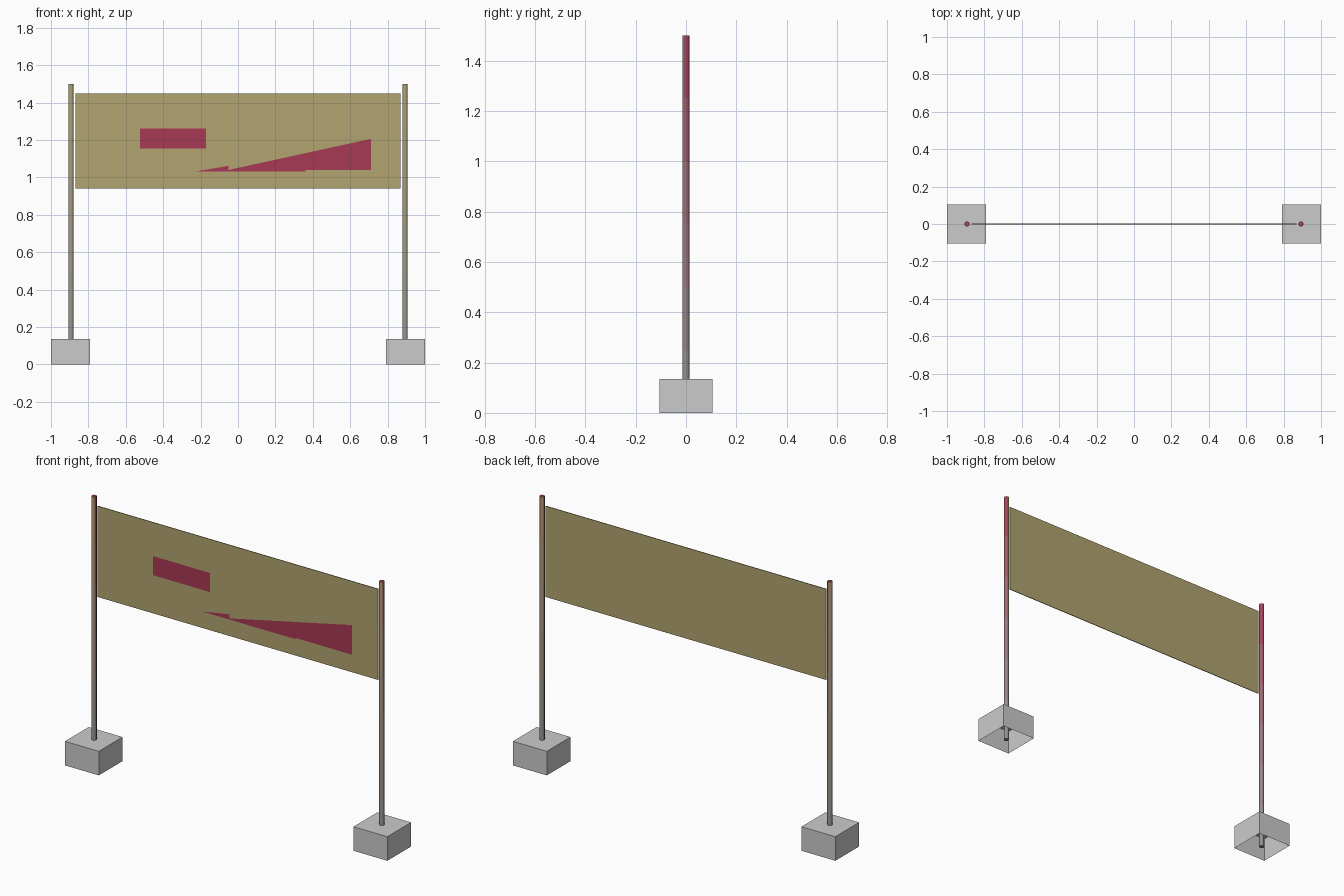
import bpy, bmesh, math

if "Cube" in bpy.data.objects:
    bpy.data.objects.remove(bpy.data.objects["Cube"])

TAN, RED, GREY = (0.44, 0.37, 0.16), (0.39, 0.04, 0.09), (0.30, 0.30, 0.30)

def material(name, rgb):
    m = bpy.data.materials.new(name)
    m.diffuse_color = (*rgb, 1)
    m.use_nodes = True
    m.node_tree.nodes["Principled BSDF"].inputs["Base Color"].default_value = m.diffuse_color
    return m

def mix(a, b, t):
    return tuple(p + (q - p) * t for p, q in zip(a, b))

def finish(bm, name, mats=()):
    mesh = bpy.data.meshes.new(name)
    bm.to_mesh(mesh)
    bm.free()
    for m in mats:
        mesh.materials.append(m)
    ob = bpy.data.objects.new(name, mesh)
    bpy.context.collection.objects.link(ob)
    return ob

def box(bm, x0, x1, y0, y1, z0, z1):
    vs = bmesh.ops.create_cube(bm, size=1)["verts"]
    for v in vs:
        v.co.x = x1 if v.co.x > 0 else x0
        v.co.y = y1 if v.co.y > 0 else y0
        v.co.z = z1 if v.co.z > 0 else z0

tan, red = material("tan_cloth", TAN), material("red_print", RED)

# Weighted bases, hollow and open underneath
def base(name, x):
    bm = bmesh.new()
    box(bm, x - 0.105, x + 0.105, -0.105, 0.105, 0, 0.135)
    bm.normal_update()
    bmesh.ops.delete(bm, geom=[f for f in bm.faces if f.normal.z < -0.5], context="FACES_ONLY")
    finish(bm, name)

# Poles: eight-sided, colour fading to grey towards the ground
BANDS = 6
fade = [material(f"pole_{n}_{i}", mix(GREY, c, (i + 0.5) / BANDS))
        for n, c in (("tan", TAN), ("red", RED)) for i in range(BANDS)]

def pole(name, x, radius=0.014, height=1.5, sides=8):
    bm = bmesh.new()
    rings = [[bm.verts.new((x + radius * math.cos(2 * math.pi * k / sides),
                            radius * math.sin(2 * math.pi * k / sides),
                            height * i / BANDS)) for k in range(sides)]
             for i in range(BANDS + 1)]
    for i in range(BANDS):
        for k in range(sides):
            n = (k + 1) % sides
            f = bm.faces.new((rings[i][k], rings[i][n], rings[i + 1][n], rings[i + 1][k]))
            f.material_index = i + (BANDS if k in (0, 1, sides - 1) else 0)
            f.smooth = True
    bm.faces.new(rings[0][::-1])
    bm.faces.new(rings[-1]).material_index = 2 * BANDS - 1
    ob = finish(bm, name, fade)
    bpy.context.view_layer.objects.active = ob
    ob.select_set(True)
    bpy.ops.object.shade_smooth_by_angle(angle=math.radians(50))
    ob.select_set(False)

for side, x in (("left", -0.893), ("right", 0.893)):
    base(side + "_base", x * 1.0022)
    pole(side + "_pole", x)

# Banner cloth
bm = bmesh.new()
box(bm, -0.87, 0.87, -0.002, 0.002, 0.94, 1.45)
finish(bm, "banner", [tan])

# Flat patches on the front; two are split diagonally, tan above red
def patch(name, x0, x1, z0, z1, y, split):
    bm = bmesh.new()
    a, b, c, d = (bm.verts.new((x, y, z)) for x, z in ((x0, z0), (x1, z0), (x1, z1), (x0, z1)))
    bm.faces.new((a, b, c)).material_index = 1
    bm.faces.new((a, c, d)).material_index = 0 if split else 1
    finish(bm, name, [tan, red])

patch("upper_patch", -0.525, -0.17, 1.155, 1.262, -0.004, False)
patch("long_patch", -0.05, 0.71, 1.04, 1.206, -0.005, True)
patch("low_patch", -0.22, 0.36, 1.033, 1.132, -0.004, True)
